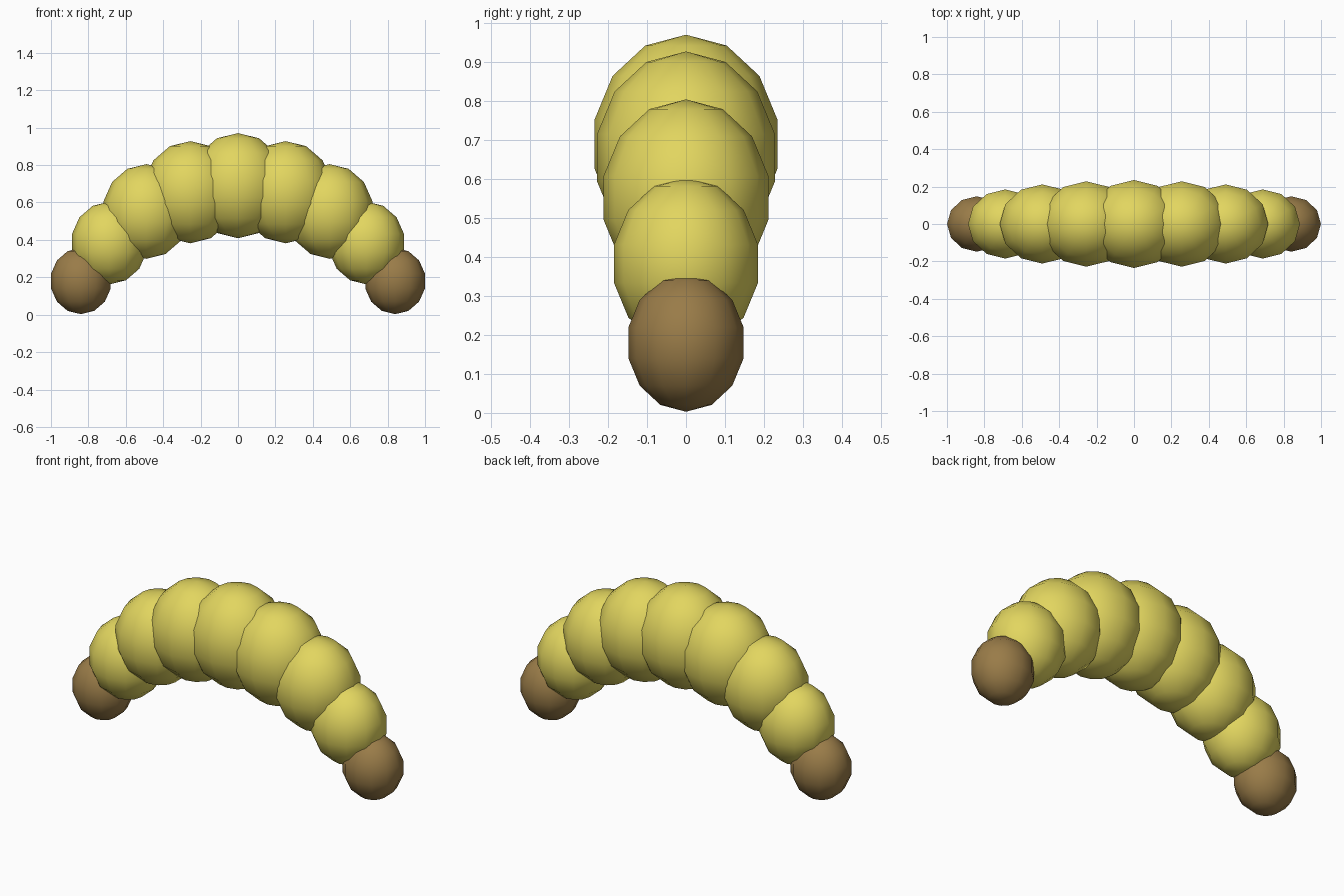
import bpy

cube = bpy.data.objects.get("Cube")
if cube:
    bpy.data.objects.remove(cube, do_unlink=True)


def make_material(name, rgb):
    mat = bpy.data.materials.new(name)
    mat.use_nodes = True
    color = (*rgb, 1.0)
    mat.diffuse_color = color
    mat.node_tree.nodes["Principled BSDF"].inputs["Base Color"].default_value = color
    return mat


yellow = make_material("yellow", (0.76, 0.67, 0.115))
brown = make_material("brown", (0.32, 0.20, 0.065))


def add_lobe(name, x, z, height, mat):
    """Smooth low-poly ellipsoid with its poles on the vertical axis."""
    bpy.ops.mesh.primitive_uv_sphere_add(
        segments=12, ring_count=7, radius=1, location=(x, 0, z))
    lobe = bpy.context.object
    lobe.name = name
    lobe.scale = (height * 0.925, height * 0.858, height)
    bpy.ops.object.transform_apply(location=False, rotation=False, scale=True)
    bpy.ops.object.shade_smooth()
    lobe.data.materials.append(mat)


# Middle of the arch
add_lobe("middle_segment", 0, 0.69, 0.281, yellow)

# Segments shrinking towards both tips: name, x, z, half height, material
side_lobes = [
    ("inner_segment", 0.255, 0.655, 0.273, yellow),
    ("outer_segment", 0.49, 0.552, 0.253, yellow),
    ("end_segment", 0.688, 0.383, 0.221, yellow),
    ("tip", 0.84, 0.18, 0.177, brown),
]
for side, sign in (("left", 1), ("right", -1)):
    for name, x, z, height, mat in side_lobes:
        add_lobe(f"{side}_{name}", sign * x, z, height, mat)
